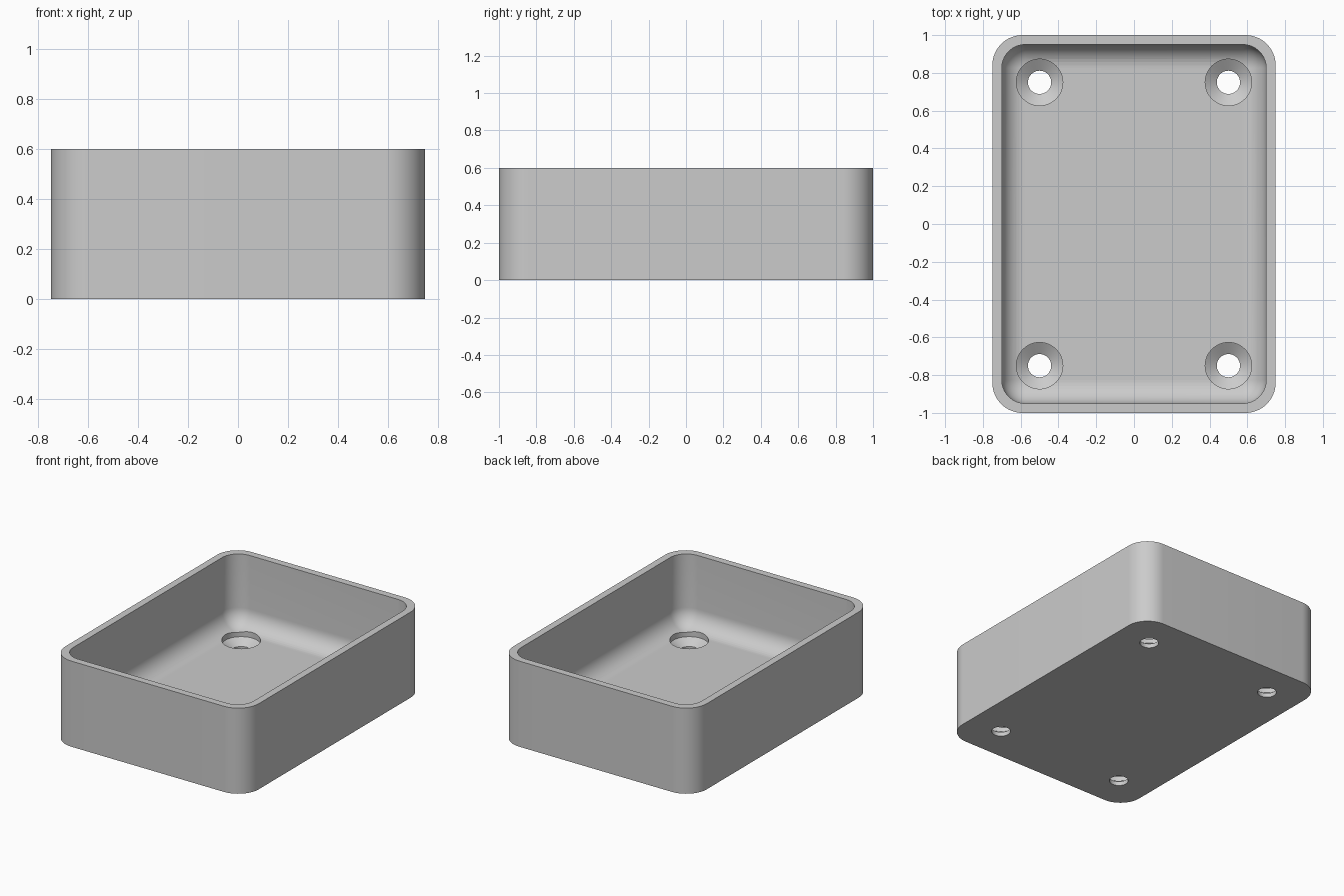
import bpy, bmesh, math

cube = bpy.data.objects.get("Cube")
if cube:
    bpy.data.objects.remove(cube, do_unlink=True)

HALF_X, HALF_Y, HEIGHT = 0.75, 1.0, 0.6
WALL, FLOOR = 0.05, 0.1
OUTER_R, INNER_R = 0.16, 0.125
CORNER_STEPS = 16

grey = bpy.data.materials.new("plain grey")
grey.use_nodes = True
colour = (0.6, 0.6, 0.6, 1)
grey.diffuse_color = colour
grey.node_tree.nodes["Principled BSDF"].inputs["Base Color"].default_value = colour


def rounded_ring(bm, inset, radius, z):
    """Ring of vertices around a rounded rectangle."""
    verts = []
    cx, cy = HALF_X - inset - radius, HALF_Y - inset - radius
    for quarter, (sx, sy) in enumerate([(1, 1), (-1, 1), (-1, -1), (1, -1)]):
        for i in range(CORNER_STEPS + 1):
            a = (quarter + i / CORNER_STEPS) * math.pi / 2
            verts.append(bm.verts.new((sx * cx + radius * math.cos(a),
                                       sy * cy + radius * math.sin(a), z)))
    return verts


def skin(bm, rings):
    """Join successive rings with quads and cap both ends."""
    for low, high in zip(rings, rings[1:]):
        for i in range(len(low)):
            j = (i + 1) % len(low)
            bm.faces.new((low[i], low[j], high[j], high[i]))
    bm.faces.new(rings[0])
    bm.faces.new(rings[-1])


def finish(bm, name):
    bmesh.ops.remove_doubles(bm, verts=bm.verts, dist=1e-5)
    bmesh.ops.recalc_face_normals(bm, faces=bm.faces)
    mesh = bpy.data.meshes.new(name)
    bm.to_mesh(mesh)
    bm.free()
    mesh.materials.append(grey)
    obj = bpy.data.objects.new(name, mesh)
    bpy.context.collection.objects.link(obj)
    return obj


# Open tray: outer wall, rim, inner wall, then the rounded edge of the floor
bm = bmesh.new()
rings = [rounded_ring(bm, 0, OUTER_R, 0),
         rounded_ring(bm, 0, OUTER_R, HEIGHT),
         rounded_ring(bm, WALL, INNER_R, HEIGHT)]
for k in range(13):
    a = k / 12 * math.pi / 2
    shrink = INNER_R * (1 - math.cos(a))
    rings.append(rounded_ring(bm, WALL + shrink, INNER_R - shrink,
                              FLOOR + INNER_R * (1 - math.sin(a))))
skin(bm, rings)
tray = finish(bm, "tray")

# Countersunk screw hole cutters, one near each corner
bm = bmesh.new()
profile = [(0.0615, -0.1), (0.0615, 0.03), (0.123, 0.07), (0.123, 0.3)]
for sx in (-1, 1):
    for sy in (-1, 1):
        hole = [[bm.verts.new((sx * 0.5 + r * math.cos(i * math.tau / 48),
                               sy * 0.75 + r * math.sin(i * math.tau / 48), z))
                 for i in range(48)] for r, z in profile]
        skin(bm, hole)
cutter = finish(bm, "screw_hole_cutter")
cutter.hide_render = True

cut = tray.modifiers.new("screw holes", 'BOOLEAN')
cut.operation = 'DIFFERENCE'
cut.solver = 'EXACT'
cut.object = cutter
bpy.ops.object.select_all(action='DESELECT')
bpy.context.view_layer.objects.active = tray
tray.select_set(True)
bpy.ops.object.modifier_apply(modifier=cut.name)
bpy.data.objects.remove(cutter, do_unlink=True)

bpy.ops.object.shade_smooth_by_angle(angle=math.radians(30))
